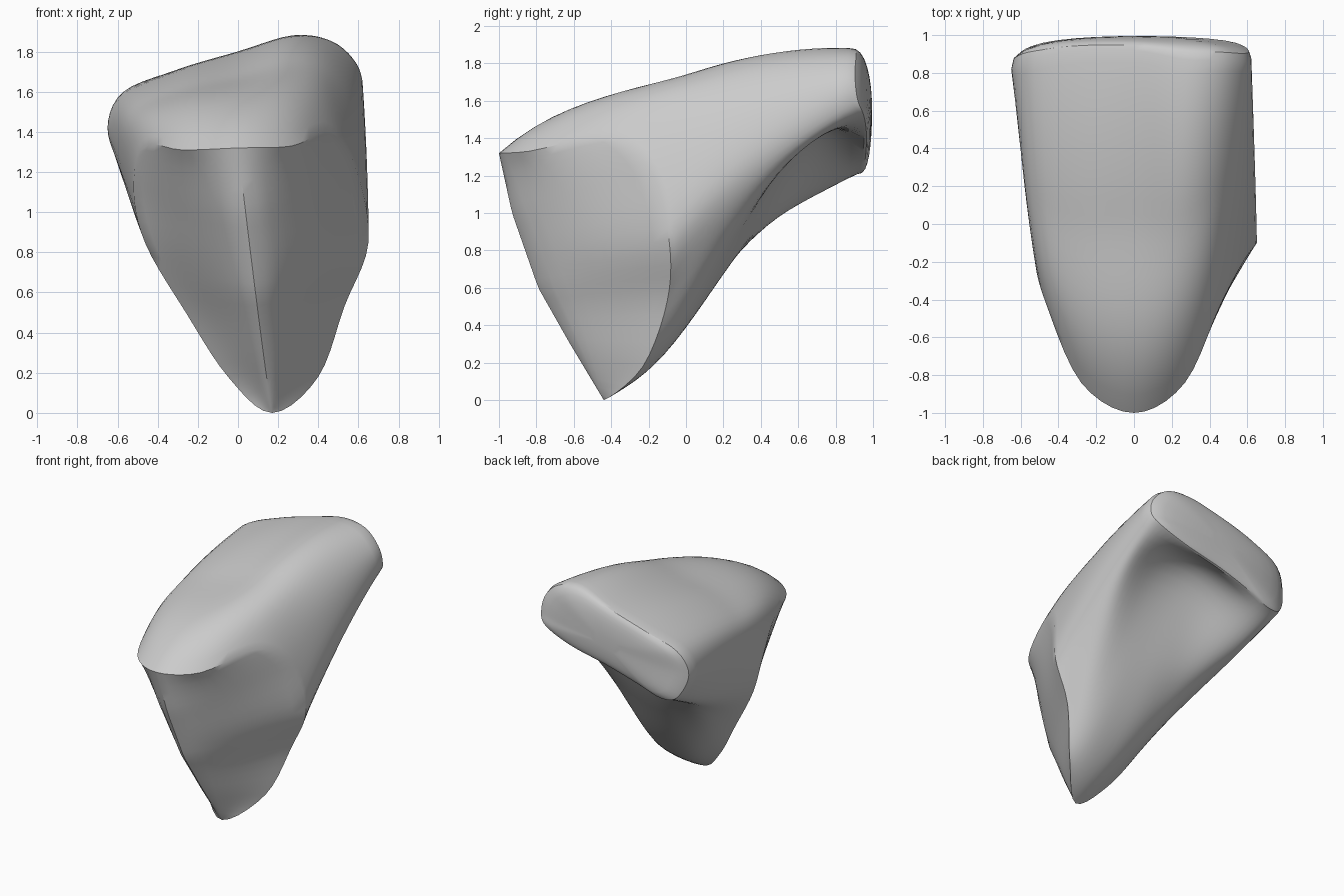
import bpy, bmesh, math
from mathutils import Vector

cube = bpy.data.objects.get("Cube")
if cube:
    bpy.data.objects.remove(cube)

AROUND = 5      # steps between neighbouring control points of a ring
ALONG = 24      # rings from front rim to back rim
CAP = 8         # rings on the back cap
# Control points that are the corners and the tip of the front face
CORNER, TIP = 2 * AROUND, 7 * AROUND

# Control rings, each starting at the top centre and passing the +x side first
front_rim = [(0, -1, 1.32), (.27, -.84, 1.33), (.46, -.42, 1.4), (.59, -.18, 1.21),
             (.65, -.09, .85), (.53, -.1, .53), (.4, -.23, .18), (.17, -.44, 0),
             (-.05, -.34, .18), (-.26, -.24, .5), (-.46, -.17, .84),
             (-.52, -.2, 1.11), (-.47, -.41, 1.33), (-.28, -.84, 1.31)]
waist = [(0, .05, 1.69), (.25, .05, 1.755), (.44, .18, 1.72), (.585, .28, 1.53),
         (.64, .3, 1.23), (.54, .27, .96), (.34, .23, .79), (.1, .22, .71),
         (-.13, .27, .77), (-.36, .35, .88), (-.52, .38, 1.02),
         (-.585, .3, 1.28), (-.54, .15, 1.5), (-.3, .05, 1.62)]
back_rim = [(0, .92, 1.8), (.28, .87, 1.88), (.47, .87, 1.85), (.59, .86, 1.74),
            (.62, .88, 1.61), (.56, .93, 1.52), (.33, .95, 1.43), (.02, .95, 1.36),
            (-.25, .94, 1.28), (-.45, .92, 1.21), (-.58, .89, 1.24),
            (-.65, .82, 1.42), (-.57, .87, 1.6), (-.3, .92, 1.71)]


def closed_curve(points):
    """Smooth closed curve through the control points."""
    pts = [Vector(p) for p in points]
    n = len(pts)
    out = []
    for i in range(n):
        a, b, c, d = (pts[(i + k) % n] for k in (-1, 0, 1, 2))
        for j in range(AROUND):
            t = j / AROUND
            out.append(b + (c - a) * t / 2 + (a * 2 - b * 5 + c * 4 - d) * t * t / 2
                       + (b * 3 - a - c * 3 + d) * t ** 3 / 2)
    return out


def ridge(v):
    """Central ridge of the front face, from the tip (0) to the top (1)."""
    profile = [(0, -.44), (.3, -.62), (.6, -.79), (1, -.93), (1.32, -1)]
    z = 1.32 * v ** 1.1
    for (z0, y0), (z1, y1) in zip(profile, profile[1:]):
        if z <= z1 + .001:
            y = y0 + (y1 - y0) * (z - z0) / (z1 - z0)
            break
    return Vector((.17 * (1 - v), y, z))


def wing(crest, edge, a):
    """Point on one wing of the front face, rounded where it meets the ridge."""
    p = crest.lerp(edge, a)
    soft = .25
    b = (math.hypot(a, soft) - soft) / (math.hypot(1, soft) - soft)
    p.y = crest.y + (edge.y - crest.y) * b
    return p


front, middle, back = map(closed_curve, (front_rim, waist, back_rim))
count = len(front)
bm = bmesh.new()


def skin(rows, closed):
    """Quads between successive rows of points."""
    grid = [[bm.verts.new(p) for p in row] for row in rows]
    for r0, r1 in zip(grid, grid[1:]):
        for k in range(len(r0) if closed else len(r0) - 1):
            n = (k + 1) % len(r0)
            bm.faces.new((r0[k], r0[n], r1[n], r1[k]))
    return grid


# Front face: two hollowed wings that swell into the rounded top edge
rows = []
steps = TIP - CORNER
for j in range(steps + 1):
    v = j / steps
    crest = ridge(v)
    swell = v ** 3
    row = []
    for i in range(-CORNER, CORNER + 1):
        a = abs(i) / CORNER
        right = i > 0
        edge = front[TIP - j if right else TIP + j]
        corner = front[CORNER if right else -CORNER]
        p = wing(crest, edge, a)
        p += (front[i] - wing(front[0], corner, a)) * swell
        p.y += .03 * math.sin(math.pi * a) * math.sin(math.pi * v)
        row.append(p)
    rows.append(row)
skin(rows, False)

# Body: front rim through the waist to the back, with a bowl underneath
rings = []
for i in range(ALONG + 1):
    t = 2 * i / ALONG
    ring = []
    for k in range(count):
        a, b, c = front[k], middle[k], back[k]
        p = a * ((1 - t) * (2 - t) / 2) + b * (t * (2 - t)) + c * (t * (t - 1) / 2)
        s = k / AROUND
        under = math.cos(math.pi / 2 * min(1, abs(s - 6.8) / 2.7)) ** 2
        over = math.cos(math.pi / 2 * min(1, min(s, 14 - s) / 3)) ** 2
        if t < 1:
            p.z += .5 * over * t * (1 - t) ** 2 - .12 * under * math.sin(math.pi * t)
        else:
            p.z += .26 * under * math.sin(math.pi * (t - 1) ** 1.3)
        ring.append(p)
    rings.append(ring)

# Back end: a low rounded cap
centre = sum(back, Vector()) / count
for i in range(1, CAP):
    angle = math.pi / 2 * i / CAP
    ring = []
    for p in back:
        q = centre.lerp(p, math.cos(angle))
        q.y = p.y + (.995 - p.y) * math.sin(angle) ** .7
        ring.append(q)
    rings.append(ring)
bm.faces.new(skin(rings, True)[-1])

bmesh.ops.remove_doubles(bm, verts=bm.verts, dist=.0005)
bmesh.ops.triangulate(bm, faces=[f for f in bm.faces if len(f.verts) > 4])
bmesh.ops.recalc_face_normals(bm, faces=bm.faces)
mesh = bpy.data.meshes.new("bone_body")
bm.to_mesh(mesh)
bm.free()
body = bpy.data.objects.new("bone_body", mesh)
bpy.context.collection.objects.link(body)

# Plain grey surface
grey = bpy.data.materials.new("plain_grey")
grey.use_nodes = True
colour = (.6, .6, .6, 1)
grey.diffuse_color = colour
bsdf = next(n for n in grey.node_tree.nodes if n.type == 'BSDF_PRINCIPLED')
bsdf.inputs["Base Color"].default_value = colour
mesh.materials.append(grey)

# Smooth shading with the front rim kept crisp
bpy.context.view_layer.objects.active = body
body.select_set(True)
bpy.ops.object.shade_smooth_by_angle(angle=math.radians(32))
